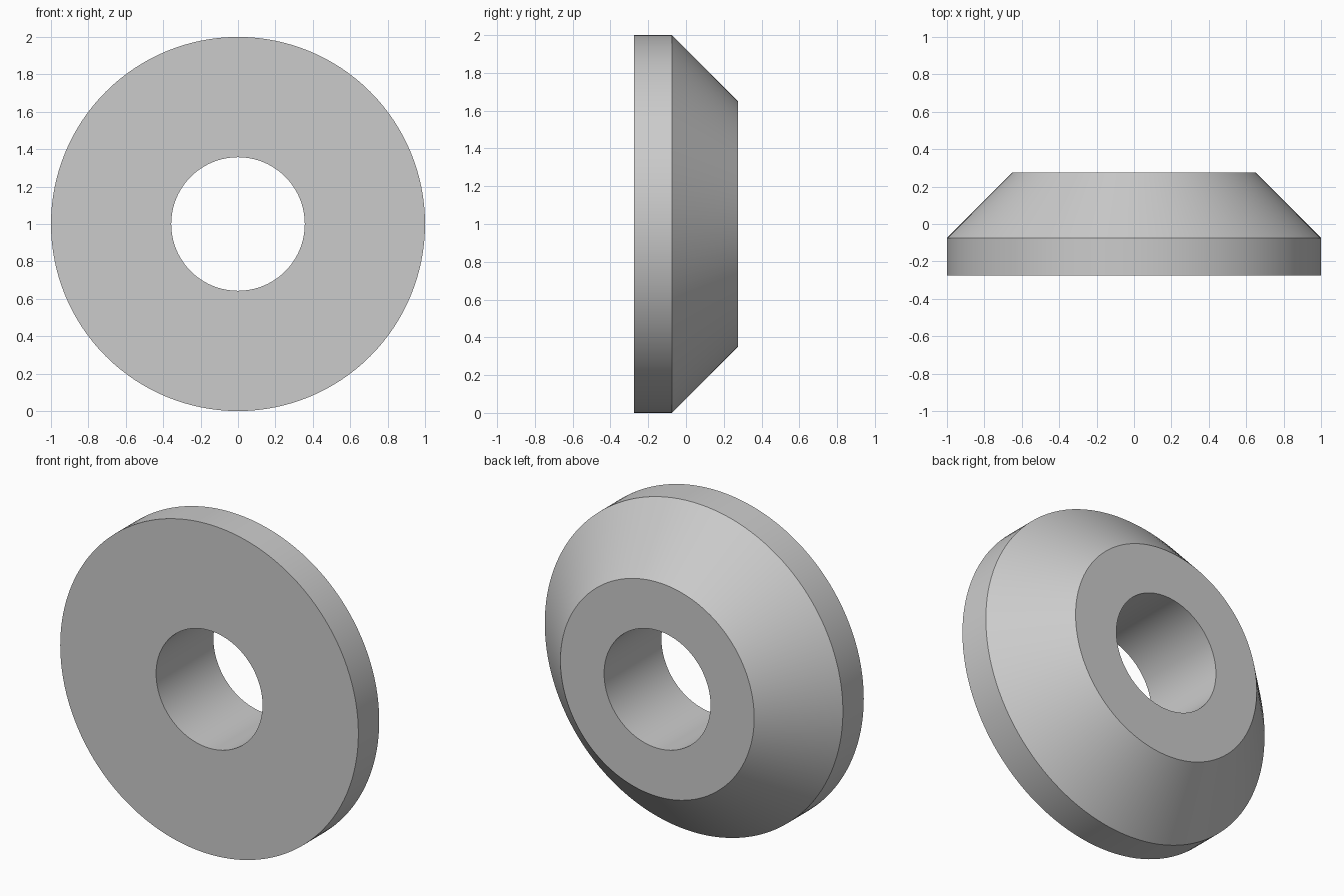
import bpy
import bmesh
import math
from mathutils import Matrix, Vector

# Remove the default cube
cube = bpy.data.objects.get("Cube")
if cube:
    bpy.data.objects.remove(cube, do_unlink=True)

SEGMENTS = 128
CENTRE_Z = 1.0
HALF_DEPTH = 0.275
RIM_RADIUS = 1.0
BACK_RADIUS = 0.65
HOLE_RADIUS = 0.357
RIM_BACK = -0.075

# Plain grey material
grey = bpy.data.materials.new("plain_grey")
grey.use_nodes = True
colour = (0.6, 0.6, 0.6, 1.0)
grey.diffuse_color = colour
grey.node_tree.nodes["Principled BSDF"].inputs["Base Color"].default_value = colour

# Cross-section as (radius, y): hole, front face, straight rim, bevel, back face
profile = [
    (HOLE_RADIUS, -HALF_DEPTH),
    (RIM_RADIUS, -HALF_DEPTH),
    (RIM_RADIUS, RIM_BACK),
    (BACK_RADIUS, HALF_DEPTH),
    (HOLE_RADIUS, HALF_DEPTH),
]

# Revolve the section around the y axis
bm = bmesh.new()
rings = []
for i in range(SEGMENTS):
    turn = Matrix.Rotation(math.tau * i / SEGMENTS, 3, 'Y')
    rings.append([bm.verts.new(turn @ Vector((0, y, r)) + Vector((0, 0, CENTRE_Z)))
                  for r, y in profile])
count = len(profile)
for i, ring in enumerate(rings):
    following = rings[(i + 1) % SEGMENTS]
    for j in range(count):
        k = (j + 1) % count
        bm.faces.new((ring[j], ring[k], following[k], following[j]))
bmesh.ops.recalc_face_normals(bm, faces=bm.faces)

mesh = bpy.data.meshes.new("bevelled_washer")
bm.to_mesh(mesh)
bm.free()
mesh.materials.append(grey)
washer = bpy.data.objects.new("bevelled_washer", mesh)
bpy.context.collection.objects.link(washer)

# Smooth round surfaces with crisp edges
bpy.ops.object.select_all(action='DESELECT')
washer.select_set(True)
bpy.context.view_layer.objects.active = washer
bpy.ops.object.shade_smooth_by_angle(angle=math.radians(30))
